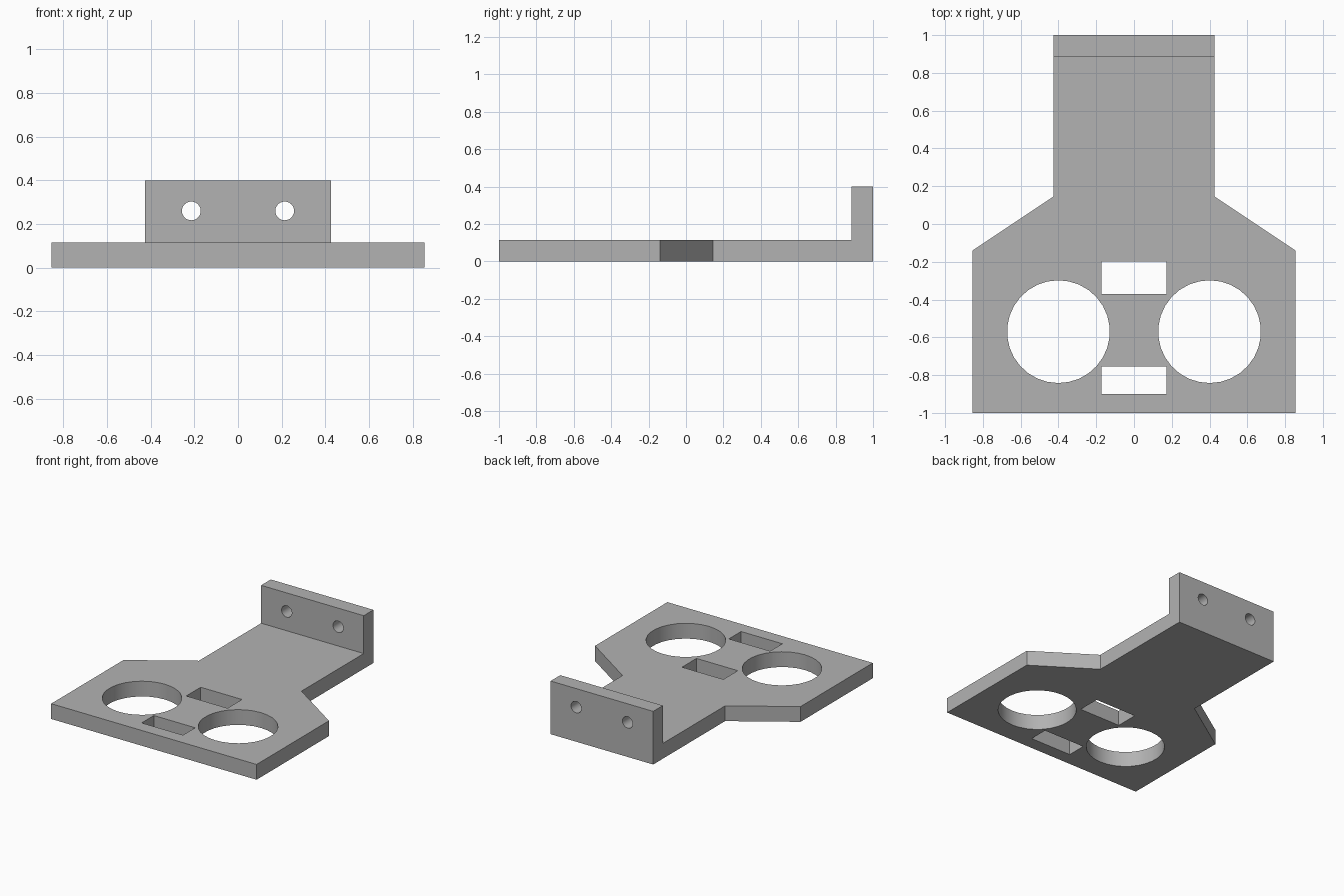
import bpy, bmesh, math
from mathutils import Matrix, Vector

cube = bpy.data.objects.get("Cube")
if cube:
    bpy.data.objects.remove(cube, do_unlink=True)

THICK, TOP, FLANGE_Y = 0.115, 0.40, 0.885

grey = bpy.data.materials.new("plain grey")
grey.use_nodes = True
colour = (0.45, 0.45, 0.45, 1)
grey.diffuse_color = colour
grey.node_tree.nodes["Principled BSDF"].inputs["Base Color"].default_value = colour


def add_object(name, bm):
    bmesh.ops.recalc_face_normals(bm, faces=bm.faces)
    mesh = bpy.data.meshes.new(name)
    bm.to_mesh(mesh)
    bm.free()
    mesh.materials.append(grey)
    obj = bpy.data.objects.new(name, mesh)
    bpy.context.collection.objects.link(obj)
    return obj


# Bracket: mirrored plate outline, raised, with the rear strip raised into a flange
half = [(0.855, -1), (0.855, -0.14), (0.427, 0.145), (0.427, FLANGE_Y)]
outline = half + [(-x, y) for x, y in reversed(half)]
bm = bmesh.new()
verts = [bm.verts.new((x, y, 0)) for x, y in outline]
bm.faces.new(verts)
rear = [bm.verts.new((s * 0.427, 1, 0)) for s in (1, -1)]
strip = bm.faces.new([verts[3], rear[0], rear[1], verts[4]])
bmesh.ops.recalc_face_normals(bm, faces=bm.faces)


def raise_faces(faces, height):
    ext = bmesh.ops.extrude_face_region(bm, geom=faces, use_keep_orig=False)
    moved = [g for g in ext["geom"] if isinstance(g, bmesh.types.BMVert)]
    bmesh.ops.translate(bm, verts=moved, vec=(0, 0, height))
    return [g for g in ext["geom"] if isinstance(g, bmesh.types.BMFace)]


base = [(f.calc_center_median().y, [v.co.copy() for v in f.verts]) for f in bm.faces]
top = raise_faces(bm.faces[:], THICK)
for _, corners in base:
    # Close the underside when the extrusion has removed it
    found = [min(bm.verts, key=lambda v: (v.co - c).length) for c in corners]
    if not bm.faces.get(found):
        bm.faces.new(found)
raise_faces([f for f in top if f.calc_center_median().y > FLANGE_Y], TOP - THICK)
bmesh.ops.recalc_face_normals(bm, faces=bm.faces)
bmesh.ops.dissolve_limit(bm, angle_limit=0.01, verts=bm.verts, edges=bm.edges)
bracket = add_object("mounting_bracket", bm)


# Cutters for the round openings, slots and screw holes
def cut(name, bm):
    cutter = add_object(name, bm)
    cutter.hide_render = True
    cutter.hide_viewport = True
    mod = bracket.modifiers.new(name, "BOOLEAN")
    mod.operation, mod.solver, mod.object = "DIFFERENCE", "EXACT", cutter
    return cutter


def round_cutter(name, centre, radius, sides, rotation):
    bm = bmesh.new()
    bmesh.ops.create_cone(bm, cap_ends=True, segments=sides, radius1=radius,
                          radius2=radius, depth=0.5,
                          matrix=Matrix.Translation(centre) @ rotation)
    return cut(name, bm)


def slot_cutter(name, y0, y1):
    bm = bmesh.new()
    place = Matrix.Translation((0, (y0 + y1) / 2, 0))
    bmesh.ops.create_cube(bm, size=1, matrix=place @ Matrix.Diagonal((0.344, y1 - y0, 0.5, 1)))
    return cut(name, bm)


cutters = [slot_cutter("rear_slot_cutter", -0.37, -0.198),
           slot_cutter("front_slot_cutter", -0.9, -0.755)]
upright, lying = Matrix.Identity(4), Matrix.Rotation(math.pi / 2, 4, "X")
for side, s in (("left", 1), ("right", -1)):
    cutters.append(round_cutter(side + "_opening_cutter", Vector((s * 0.4, -0.57, 0)), 0.272, 30, upright))
    cutters.append(round_cutter(side + "_screw_hole_cutter", Vector((s * 0.214, 0.95, 0.26)), 0.043, 24, lying))

# Apply the cuts and remove the cutters
bpy.context.view_layer.update()
done = bpy.data.meshes.new_from_object(bracket.evaluated_get(bpy.context.evaluated_depsgraph_get()))
bracket.modifiers.clear()
bracket.data = done
for cutter in cutters:
    bpy.data.objects.remove(cutter, do_unlink=True)

bpy.ops.object.select_all(action="DESELECT")
bracket.select_set(True)
bpy.context.view_layer.objects.active = bracket
bpy.ops.object.shade_smooth_by_angle(angle=math.radians(30))
